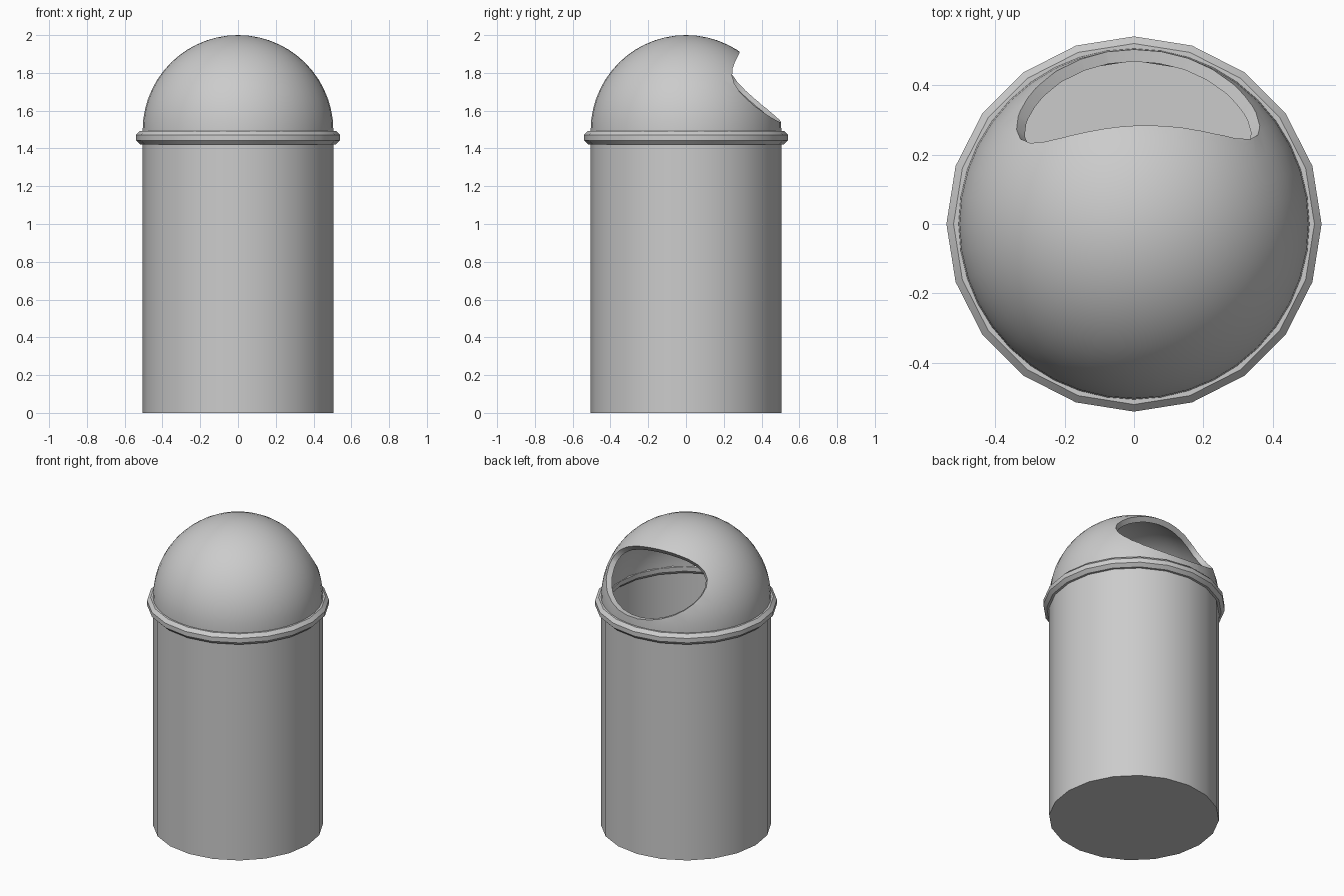
import bpy, bmesh, math

if "Cube" in bpy.data.objects:
    bpy.data.objects.remove(bpy.data.objects["Cube"])

R = 0.505          # body and dome radius
DOME_Z = 1.495     # height of the dome's centre
WALL = 0.035       # dome wall thickness


def make_object(name, bm):
    bmesh.ops.remove_doubles(bm, verts=bm.verts, dist=1e-5)
    bmesh.ops.recalc_face_normals(bm, faces=bm.faces)
    mesh = bpy.data.meshes.new(name)
    bm.to_mesh(mesh)
    bm.free()
    obj = bpy.data.objects.new(name, mesh)
    bpy.context.collection.objects.link(obj)
    return obj


def lathe(name, profile, sides, closed=False):
    """Revolve (radius, z) points around the z axis."""
    bm = bmesh.new()
    rows = []
    for i in range(sides):
        a = 2 * math.pi * i / sides
        rows.append([bm.verts.new((r * math.cos(a), r * math.sin(a), z)) for r, z in profile])
    n = len(profile)
    for i in range(sides):
        p, q = rows[i], rows[(i + 1) % sides]
        for j in range(n if closed else n - 1):
            k = (j + 1) % n
            bm.faces.new((p[j], q[j], q[k], p[k]))
    return make_object(name, bm)


def activate(obj):
    bpy.ops.object.select_all(action='DESELECT')
    obj.select_set(True)
    bpy.context.view_layer.objects.active = obj


def shade(obj):
    activate(obj)
    bpy.ops.object.shade_smooth_by_angle(angle=math.radians(30))


# Body: open 20-sided drum with a flat floor
body = lathe("bin_body", [(0, 0), (R, 0), (R, 1.457)], 20)

# Rim: octagonal-section ring around the joint
rim_profile = [(R + 0.038 * math.cos(math.radians(22.5 + 45 * i)),
                1.457 + 0.038 * math.sin(math.radians(22.5 + 45 * i))) for i in range(8)]
rim = lathe("rim_ring", rim_profile, 20, closed=True)


# Dome: hollow hemispherical lid
def arc(radius, steps=14):
    return [(radius * math.sin(math.pi / 2 * i / steps),
             DOME_Z + radius * math.cos(math.pi / 2 * i / steps)) for i in range(steps + 1)]


inner = R - WALL
dome_profile = arc(R) + [(R, 1.46), (inner, 1.46)] + arc(inner)[::-1]
dome = lathe("dome_lid", dome_profile, 40)

# Opening cutter: cone from the dome's centre through a slightly tilted oval
bm = bmesh.new()
apex = bm.verts.new((0, 0, DOME_Z))
outline = []
tilt = math.radians(-4)
for i in range(28):
    t = 2 * math.pi * i / 28
    u, v = 0.352 * math.cos(t), 0.186 * math.sin(t)
    x = 0.012 + u * math.cos(tilt) - v * math.sin(tilt)
    z = 0.231 + u * math.sin(tilt) + v * math.cos(tilt)
    y = math.sqrt(R * R - x * x - z * z)
    outline.append(bm.verts.new((x * 1.4, y * 1.4, DOME_Z + z * 1.4)))
tip = bm.verts.new((0, 0.8, DOME_Z + 0.4))
for a, b in zip(outline, outline[1:] + outline[:1]):
    bm.faces.new((apex, a, b))
    bm.faces.new((tip, b, a))
cutter = make_object("opening_cutter", bm)
cutter.hide_render = True

activate(dome)
cut = dome.modifiers.new("opening", 'BOOLEAN')
cut.operation = 'DIFFERENCE'
cut.solver = 'EXACT'
cut.object = cutter
bpy.ops.object.modifier_apply(modifier=cut.name)
bpy.data.objects.remove(cutter, do_unlink=True)

for part in (body, rim, dome):
    shade(part)
